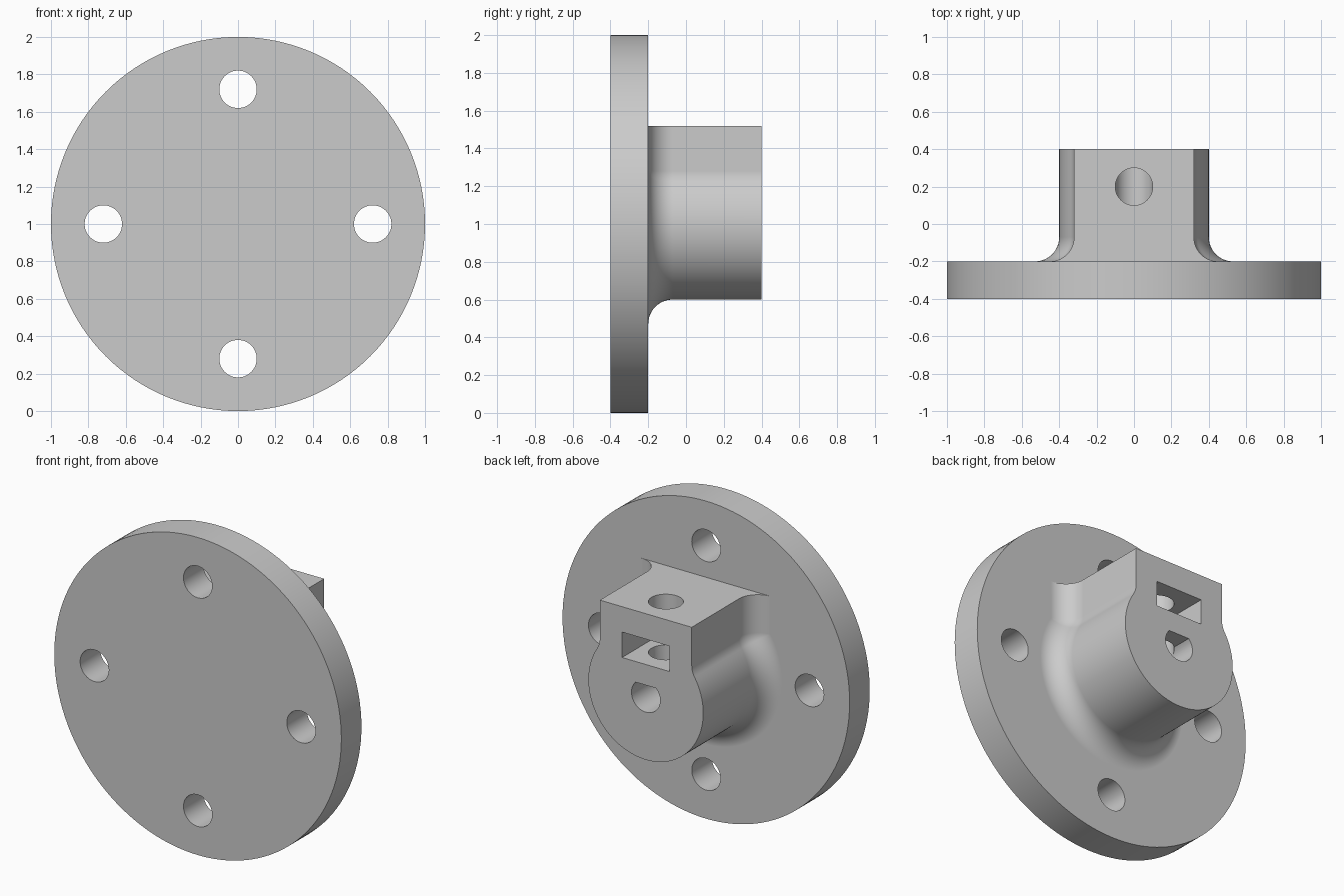
import bpy
import bmesh
import math

cube = bpy.data.objects.get("Cube")
if cube:
    bpy.data.objects.remove(cube, do_unlink=True)

AXIS_Z = 1.0       # height of the flange and hub axis
HUB_R = 0.40       # hub radius
BLOCK_W = 0.32     # half width of the clamp block
BLOCK_TOP = 1.52
FILLET = 0.13      # radius of the neck and of the hub root
BACK = 0.40        # rear end of the hub
FACE = -0.20       # rear face of the flange

grey = bpy.data.materials.new("plain grey")
grey.use_nodes = True
colour = (0.6, 0.6, 0.6, 1.0)
grey.diffuse_color = colour
grey.node_tree.nodes["Principled BSDF"].inputs["Base Color"].default_value = colour


def loft(name, rings):
    """Closed solid through rings of equal point count."""
    bm = bmesh.new()
    loops = [[bm.verts.new(p) for p in ring] for ring in rings]
    n = len(loops[0])
    for a, b in zip(loops, loops[1:]):
        for i in range(n):
            j = (i + 1) % n
            bm.faces.new((a[i], a[j], b[j], b[i]))
    bm.faces.new(loops[0])
    bm.faces.new(loops[-1])
    bmesh.ops.recalc_face_normals(bm, faces=bm.faces)
    mesh = bpy.data.meshes.new(name)
    bm.to_mesh(mesh)
    bm.free()
    mesh.materials.append(grey)
    obj = bpy.data.objects.new(name, mesh)
    bpy.context.collection.objects.link(obj)
    return obj


def circle(cx, cy, r, n):
    return [(cx + r * math.cos(2 * math.pi * i / n),
             cy + r * math.sin(2 * math.pi * i / n)) for i in range(n)]


def prism_y(name, pts, y0, y1):
    return loft(name, [[(x, y, z) for x, z in pts] for y in (y0, y1)])


def combine(target, other, operation):
    """Apply a boolean and remove the helper solid."""
    other.hide_render = True
    bpy.context.view_layer.objects.active = target
    mod = target.modifiers.new("cut", 'BOOLEAN')
    mod.operation = operation
    mod.solver = 'EXACT'
    mod.object = other
    bpy.ops.object.modifier_apply(modifier=mod.name)
    bpy.data.objects.remove(other, do_unlink=True)


def hub_outline(d):
    """Keyhole outline (block on a round hub), grown outwards by d."""
    neck_z = math.sqrt((HUB_R + FILLET) ** 2 - (BLOCK_W + FILLET) ** 2)
    neck_x = BLOCK_W + FILLET
    r = max(FILLET - d, 0.002)
    start = math.atan2(neck_z, neck_x)      # where neck meets hub circle
    pts = [(BLOCK_W + d, BLOCK_TOP)]
    for i in range(9):                      # concave neck
        a = math.pi + start * i / 8
        pts.append((neck_x + r * math.cos(a), AXIS_Z + neck_z + r * math.sin(a)))
    steps = 40
    for i in range(1, steps + 1):           # round underside
        a = start - (start + math.pi / 2) * i / steps
        pts.append(((HUB_R + d) * math.cos(a), AXIS_Z + (HUB_R + d) * math.sin(a)))
    return pts + [(-x, z) for x, z in reversed(pts[:-1])]


# Round flange
body = prism_y("flanged_hub", circle(0, AXIS_Z, 1.0, 128), -0.4, FACE)

# Hub with flared root, sunk into the flange
sections = [(-0.3, FILLET)]
for i in range(13):
    a = math.pi / 2 * i / 12
    sections.append((FACE + FILLET * (1 - math.cos(a)), FILLET * (1 - math.sin(a))))
sections.append((BACK, 0.0))
hub = loft("hub", [[(x, y, z) for x, z in hub_outline(d)] for y, d in sections])
combine(body, hub, 'UNION')

# Four bolt holes
for x, z in ((0.72, 0), (-0.72, 0), (0, 0.72), (0, -0.72)):
    combine(body, prism_y("bolt_hole", circle(x, AXIS_Z + z, 0.1, 48), -0.6, 0.0), 'DIFFERENCE')

# Blind shaft hole with a flat on top
flat = AXIS_Z + 0.07
angle = math.asin(0.7)
shaft = [(0.1 * math.cos(a), AXIS_Z + 0.1 * math.sin(a)) for a in
         [math.pi - angle + (math.pi + 2 * angle) * i / 36 for i in range(37)]]
combine(body, prism_y("shaft_hole", shaft, FACE, 0.6), 'DIFFERENCE')

# Nut slot
slot = [(-0.165, 1.2), (0.165, 1.2), (0.165, 1.36), (-0.165, 1.36)]
combine(body, prism_y("nut_slot", slot, 0.03, 0.6), 'DIFFERENCE')

# Set screw hole from the block top down to the shaft
screw = loft("screw_hole", [[(x, y, z) for x, y in circle(0, 0.2, 0.1, 48)] for z in (1.02, 1.7)])
combine(body, screw, 'DIFFERENCE')

# Smooth curved walls, keep edges crisp
bpy.ops.object.select_all(action='DESELECT')
body.select_set(True)
bpy.context.view_layer.objects.active = body
bpy.ops.object.shade_smooth_by_angle(angle=math.radians(25))
normals = body.modifiers.new("weighted normals", 'WEIGHTED_NORMAL')
normals.keep_sharp = True
